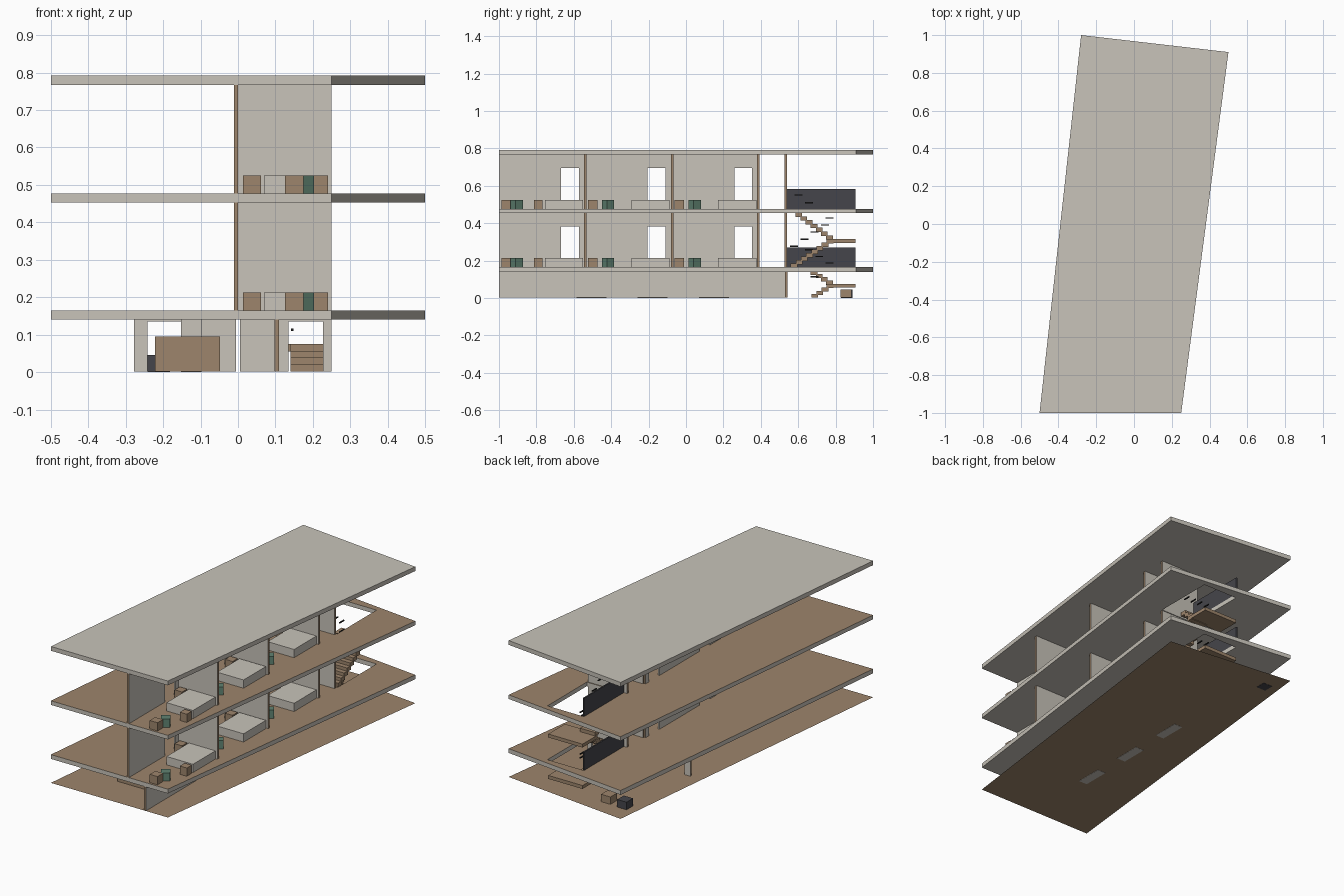
import bpy, bmesh
from mathutils import Vector, Matrix

old = bpy.data.objects.get("Cube")
if old:
    bpy.data.objects.remove(old)


def material(name, rgb):
    m = bpy.data.materials.new(name)
    m.use_nodes = True
    m.diffuse_color = (*rgb, 1)
    m.node_tree.nodes["Principled BSDF"].inputs["Base Color"].default_value = (*rgb, 1)
    return m


PLASTER = material("pale plaster", (0.58, 0.55, 0.49))
WOOD = material("warm wood", (0.34, 0.235, 0.15))
DARK = material("charcoal panel", (0.06, 0.06, 0.07))
GREEN = material("muted green", (0.12, 0.23, 0.17))
BLACK = material("black metal", (0.015, 0.015, 0.015))


def finish(name, bm, mats, rule=None):
    bmesh.ops.recalc_face_normals(bm, faces=bm.faces)
    bm.normal_update()
    if rule:
        for f in bm.faces:
            f.material_index = int(rule(f))
    mesh = bpy.data.meshes.new(name)
    bm.to_mesh(mesh)
    bm.free()
    for m in mats:
        mesh.materials.append(m)
    ob = bpy.data.objects.new(name, mesh)
    bpy.context.collection.objects.link(ob)
    return ob


def box(name, x, y, z, mat, turn=0):
    bm = bmesh.new()
    bmesh.ops.create_cube(bm, size=1)
    size = [b - a for a, b in (x, y, z)]
    mid = [(a + b) / 2 for a, b in (x, y, z)]
    bm.transform(Matrix.Translation(mid) @ Matrix.Rotation(turn, 4, "Z") @ Matrix.Diagonal((*size, 1)))
    return finish(name, bm, [mat])


def wall(name, axis, start, end, at, z0, z1, doors=(), door_top=0, thick=0.013):
    """Straight wall with door notches; its two ends are wood."""
    profile = [(start, z0)]
    for a, b in doors:
        profile += [(a, z0), (a, door_top), (b, door_top), (b, z0)]
    profile += [(end, z0), (end, z1), (start, z1)]
    bm = bmesh.new()
    other = 1 - axis
    verts = []
    for s, z in profile:
        co = Vector((0, 0, z))
        co[axis], co[other] = s, at
        verts.append(bm.verts.new(co))
    face = bm.faces.new(verts)
    grown = bmesh.ops.extrude_face_region(bm, geom=[face])["geom"]
    shift = Vector((0, 0, 0))
    shift[other] = thick
    bmesh.ops.translate(bm, vec=shift, verts=[g for g in grown if isinstance(g, bmesh.types.BMVert)])

    def is_end(f):
        c = f.calc_center_median()[axis]
        return abs(f.normal[axis]) > 0.9 and min(abs(c - start), abs(c - end)) < 0.001

    return finish(name, bm, [PLASTER, WOOD], is_end)


# Slabs share one skewed outline; floors have a stairwell opening
OUTLINE = [(-0.5, -1), (0.25, -1), (0.5, 0.91), (-0.28, 1)]
WELL = [(0.03, 0.545), (0.255, 0.545), (0.255, 0.905), (0.03, 0.905)]


def slab(name, z0, z1, opening):
    bm = bmesh.new()
    rings = [[[bm.verts.new((x, y, z)) for x, y in loop] for z in (z0, z1)]
             for loop in ([OUTLINE, WELL] if opening else [OUTLINE])]
    for low, high in rings:
        for i in range(4):
            j = (i + 1) % 4
            bm.faces.new((low[i], low[j], high[j], high[i]))
    for level in (0, 1):
        if opening:
            outer, inner = rings[0][level], rings[1][level]
            for i in range(4):
                j = (i + 1) % 4
                bm.faces.new((outer[i], outer[j], inner[j], inner[i]))
        else:
            bm.faces.new(rings[0][level])
    finish(name, bm, [PLASTER, WOOD], lambda f: opening and f.normal.z > 0.9)


slab("first_floor_slab", 0.14, 0.165, True)
slab("second_floor_slab", 0.453, 0.477, True)
slab("roof_slab", 0.767, 0.792, False)

ground = bmesh.new()
ground.faces.new([ground.verts.new((x, y, 0.001)) for x, y in OUTLINE])
finish("ground_floor", ground, [WOOD])

# Ground floor walls, pillars and furniture
wall("ground_long_wall", 1, -1, 0.53, 0.097, 0.002, 0.14)
wall("ground_stair_wall", 0, 0.005, 0.25, 0.53, 0.002, 0.14, [(0.135, 0.227)], 0.135)
wall("ground_lobby_wall", 0, -0.278, -0.005, 0.345, 0.002, 0.14, [(-0.242, -0.15)], 0.135)
for y in (-0.505, -0.18, 0.15):
    box("pillar", (-0.152, -0.098), (y - 0.08, y + 0.08), (0, 0.14), PLASTER)
box("reception_desk", (-0.222, -0.048), (-0.785, -0.755), (0.002, 0.095), WOOD)
box("wood_crate", (-0.135, -0.075), (0.825, 0.885), (0.002, 0.045), WOOD)
box("dark_crate", (-0.242, -0.182), (0.83, 0.89), (0, 0.045), DARK)

# Two identical storeys of three bedrooms
PITCH = 0.463
for base, top in ((0.165, 0.453), (0.477, 0.767)):
    doors = [(-0.668 + i * PITCH, -0.572 + i * PITCH) for i in range(3)]
    wall("corridor_wall", 1, -1, 0.385, -0.011, base, top, doors, base + 0.218, 0.011)
    for y in (-0.546, -0.08, 0.38, 0.527):
        wall("room_wall", 0, 0, 0.25, y, base, top)
    level = (base, base + 0.048)
    for i in range(3):
        s = i * PITCH
        box("bed", (0.07, 0.24), (-0.755 + s, -0.55 + s), level, PLASTER)
        box("nightstand", (0.014, 0.061), (-0.6 + s, -0.553 + s), level, WOOD)
        desk_y = -0.987 + s
        box("side_table", (0.125, 0.175), (desk_y, desk_y + 0.05), level, WOOD)
        chair_y = -0.905 + s + (0.025 if i else 0)
        box("armchair", (0.146, 0.194), (chair_y - 0.024, chair_y + 0.024), level, GREEN, 0.6)
    box("stool", (0.195, 0.24), (-0.812, -0.767), level, WOOD)
    box("stair_guard", (0.02, 0.028), (0.535, 0.905), (base, base + 0.106), DARK)

# Stairs: two flights and a landing per storey, with short rail bars
RUN = 0.0275
LEFT, RIGHT = (0.035, 0.13), (0.14, 0.25)


def flight(x, y, z, steps, rise, direction, rail_x):
    for i in range(steps):
        a = y + direction * i * RUN
        b = a + direction * RUN * 1.3
        h = z + (i + 1) * rise
        box("stair_tread", x, (min(a, b), max(a, b)), (max(h - 0.023, 0.002), h), WOOD)
        if i % 2 == 0:
            m = (a + b) / 2
            box("rail_bar", (rail_x, rail_x + 0.006), (m - 0.021, m + 0.021), (h + 0.09, h + 0.096), BLACK)


for base, mid, top, low, high in ((0.002, 0.075, 0.165, 4, 5), (0.165, 0.315, 0.477, 8, 8)):
    box("stair_landing", (0.03, 0.25), (0.77, 0.905), (mid - 0.02, mid), WOOD)
    flight(RIGHT, 0.78 - low * RUN, base, low, (mid - base) / low, 1, 0.142)
    flight(LEFT, 0.785, mid, high, (top - mid) / high, -1, 0.124)
